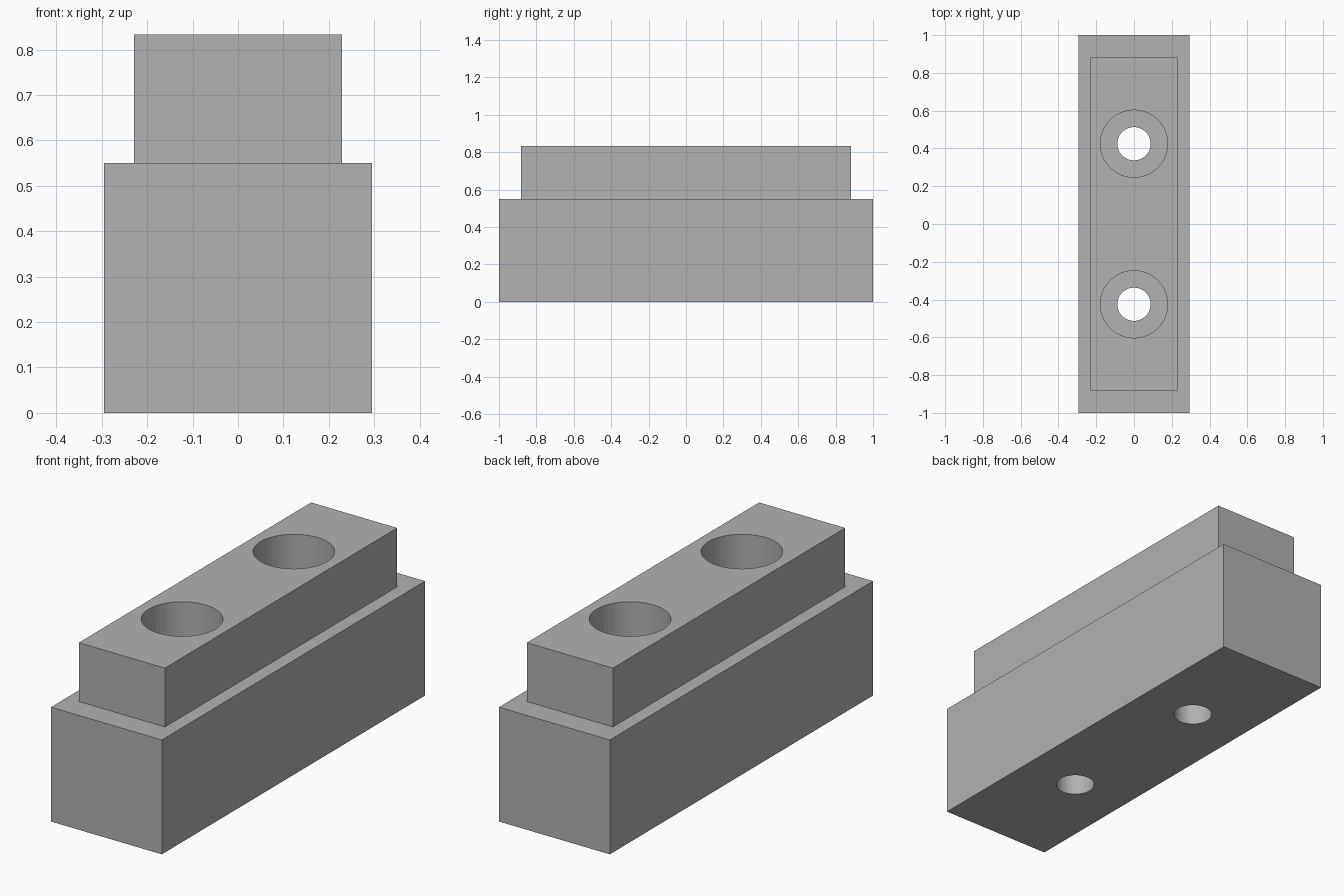
import bpy

cube = bpy.data.objects.get("Cube")
if cube:
    bpy.data.objects.remove(cube, do_unlink=True)

BASE_TOP, TOP = 0.55, 0.833
HOLE_Y = 0.425
BORE_FLOOR = BASE_TOP

grey = bpy.data.materials.new("plain grey")
grey.use_nodes = True
colour = (0.445, 0.445, 0.445, 1)
grey.diffuse_color = colour
grey.node_tree.nodes["Principled BSDF"].inputs["Base Color"].default_value = colour


def block(name, width, length, z0, z1):
    bpy.ops.mesh.primitive_cube_add(size=1, location=(0, 0, (z0 + z1) / 2))
    ob = bpy.context.object
    ob.name = name
    ob.scale = (width, length, z1 - z0)
    bpy.ops.object.transform_apply(location=True, rotation=False, scale=True)
    ob.data.materials.append(grey)
    return ob


def cutter(name, radius, y, z0, z1):
    bpy.ops.mesh.primitive_cylinder_add(
        vertices=48, radius=radius, depth=z1 - z0, location=(0, y, (z0 + z1) / 2))
    ob = bpy.context.object
    ob.name = name
    ob.data.materials.append(grey)
    ob.hide_render = True
    return ob


def combine(target, tool, operation):
    mod = target.modifiers.new(operation.lower(), 'BOOLEAN')
    mod.operation = operation
    mod.solver = 'EXACT'
    mod.object = tool
    bpy.context.view_layer.objects.active = target
    bpy.ops.object.modifier_apply(modifier=mod.name)
    bpy.data.objects.remove(tool, do_unlink=True)


# Stepped body: wide base with a narrower raised block
body = block("stepped_block", 0.59, 2.0, 0, BASE_TOP)
raised = block("raised_block", 0.458, 1.765, BASE_TOP - 0.1, TOP)
combine(body, raised, 'UNION')

# Two counterbored screw holes
for side in (-1, 1):
    y = side * HOLE_Y
    combine(body, cutter("counterbore_cutter", 0.178, y, BORE_FLOOR, TOP + 0.1), 'DIFFERENCE')
    combine(body, cutter("hole_cutter", 0.088, y, -0.1, TOP + 0.1), 'DIFFERENCE')
